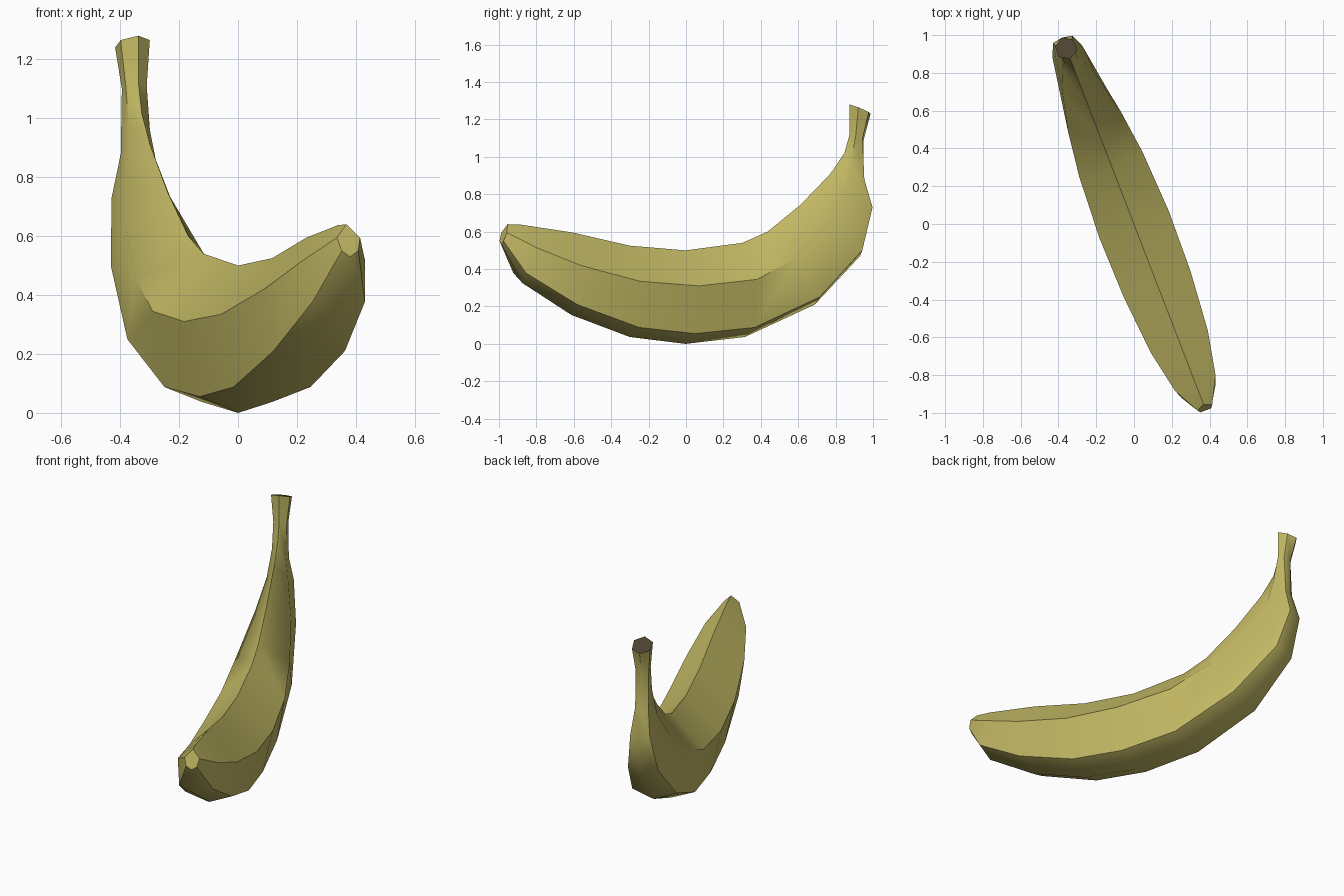
import bpy
import bmesh
import math
from mathutils import Vector

cube = bpy.data.objects.get("Cube")
if cube:
    bpy.data.objects.remove(cube, do_unlink=True)


def make_material(name, color):
    material = bpy.data.materials.new(name)
    material.use_nodes = True
    material.diffuse_color = color
    shader = material.node_tree.nodes["Principled BSDF"]
    shader.inputs["Base Color"].default_value = color
    shader.inputs["Roughness"].default_value = 0.8
    return material


yellow_peel = make_material("yellow_peel", (0.55, 0.49, 0.13, 1))
dark_stem_end = make_material("dark_stem_end", (0.075, 0.055, 0.032, 1))

# Hexagonal sections from stem to tip, each mirrored across the fruit's plane:
# ridge (along, height), side (along, height, half width),
# low edge (along, height, half width), belly (along, height)
sections = [
    ((-.94, 1.28), (-.97, 1.265, .053), (-1.03, 1.24, .05), (-1.06, 1.23)),
    ((-.94, 1.12), (-.96, 1.11, .038), (-1.0, 1.1, .037), (-1.02, 1.09)),
    ((-.91, 1.02), (-.93, .96, .038), (-1.01, .88, .037), (-1.02, .87)),
    ((-.83, .91), (-.9, .8, .06), (-1.05, .73, .055), (-1.06, .7)),
    ((-.66, .745), (-.8, .64, .1), (-.98, .5, .085), (-1.0, .47)),
    ((-.47, .6), (-.58, .46, .15), (-.72, .25, .125), (-.74, .21)),
    ((-.325, .54), (-.34, .345, .18), (-.345, .088, .135), (-.34, .037)),
    ((0, .5), (0, .31, .197), (0, .055, .14), (0, 0)),
    ((.32, .525), (.335, .335, .19), (.32, .088, .14), (.32, .037)),
    ((.645, .595), (.665, .42, .162), (.67, .21, .13), (.655, .155)),
    ((.94, .637), (.9, .515, .115), (.95, .378, .095), (.935, .325)),
    ((1.02, .64), (1.04, .595, .042), (1.055, .55, .03), (1.055, .53)),
]

# The fruit curves in an upright plane turned slightly off the front axis
turn = math.radians(21.1)
forward = Vector((math.sin(turn), -math.cos(turn), 0))
sideways = Vector((math.cos(turn), math.sin(turn), 0))


def place(along, height, width=0):
    return forward * along + sideways * width + Vector((0, 0, height))


def mirrored_ring(mesh, section):
    ridge, side, low, belly = section
    left = [place(*point) for point in (side, low)]
    right = [place(p[0], p[1], -p[2]) for p in (low, side)]
    points = [place(*ridge), *left, place(*belly), *right]
    return [mesh.verts.new(point) for point in points]


# Peel: skin the sections together and close both ends
bm = bmesh.new()
rings = [mirrored_ring(bm, section) for section in sections]
for ring, following in zip(rings, rings[1:]):
    for i in range(len(ring)):
        j = (i + 1) % len(ring)
        bm.faces.new((ring[i], ring[j], following[j], following[i]))
stem_end = bm.faces.new(rings[0])
stem_end.material_index = 1

# Blossom end: a small raised facet
blossom_end = bm.faces.new(rings[-1])
bm.normal_update()
bmesh.ops.recalc_face_normals(bm, faces=bm.faces[:])

# Centre the fruit and set it on the ground
for axis in range(2):
    values = [vert.co[axis] for vert in bm.verts]
    middle = (min(values) + max(values)) / 2
    for vert in bm.verts:
        vert.co[axis] -= middle

mesh = bpy.data.meshes.new("fruit_peel")
bm.to_mesh(mesh)
bm.free()
mesh.materials.append(yellow_peel)
mesh.materials.append(dark_stem_end)

fruit = bpy.data.objects.new("fruit_peel", mesh)
bpy.context.collection.objects.link(fruit)

# Smooth along the length and belly, sharp along the ridges
bpy.ops.object.select_all(action="DESELECT")
fruit.select_set(True)
bpy.context.view_layer.objects.active = fruit
bpy.ops.object.shade_smooth_by_angle(angle=math.radians(48))
